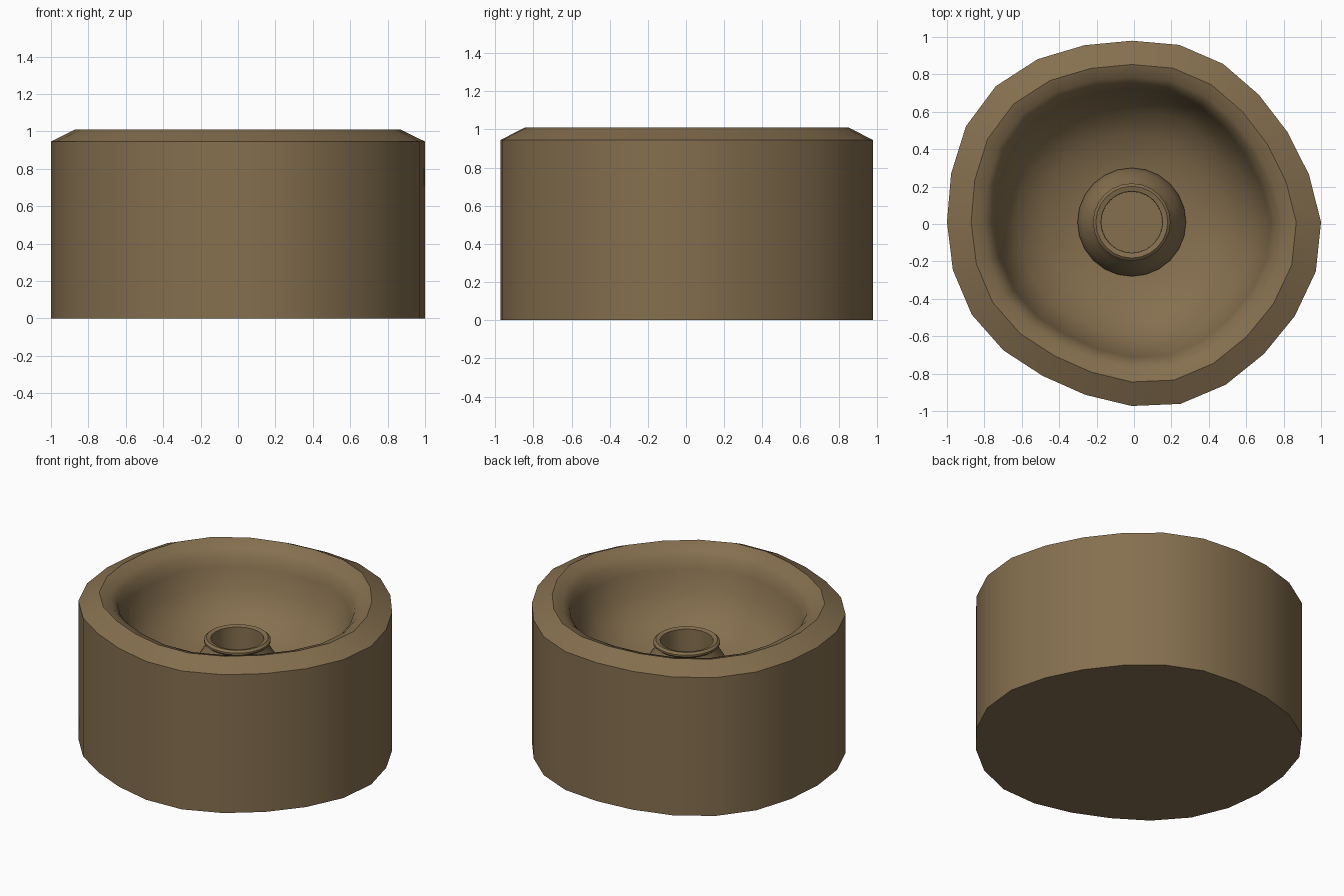
import bpy, bmesh, math

if "Cube" in bpy.data.objects:
    bpy.data.objects.remove(bpy.data.objects["Cube"], do_unlink=True)

CENTRE = (-0.012, 0.01)

stone = bpy.data.materials.new("brown_stone")
stone.use_nodes = True
colour = (0.235, 0.16, 0.078, 1)
stone.diffuse_color = colour
stone.node_tree.nodes["Principled BSDF"].inputs["Base Color"].default_value = colour


def lathe(name, profile, radii):
    """Sweep a (radius, height) profile round z, scaled by a radius per side."""
    bm = bmesh.new()
    n = len(radii)
    rings = []
    for r, z in profile:
        ring = []
        for i, scale in enumerate(radii):
            a = 2 * math.pi * i / n
            ring.append(bm.verts.new((CENTRE[0] + r * scale * math.cos(a),
                                      CENTRE[1] + r * scale * math.sin(a), z)))
        rings.append(ring)
    for low, high in zip(rings, rings[1:]):
        for i in range(n):
            j = (i + 1) % n
            bm.faces.new((low[i], low[j], high[j], high[i]))
    bm.faces.new(rings[0][::-1])
    bm.faces.new(rings[-1])
    bmesh.ops.recalc_face_normals(bm, faces=bm.faces)
    mesh = bpy.data.meshes.new(name)
    bm.to_mesh(mesh)
    bm.free()
    mesh.materials.append(stone)
    obj = bpy.data.objects.new(name, mesh)
    bpy.context.collection.objects.link(obj)
    bpy.ops.object.select_all(action="DESELECT")
    obj.select_set(True)
    bpy.context.view_layer.objects.active = obj
    bpy.ops.object.shade_smooth_by_angle(angle=math.radians(32))
    return obj


# Unevenly hewn outline, one radius for each side
outline = [1.012, .981, .962, .962, .977, .981, .97, .979, 1.006, 1.028, 1.024, 1.0,
           .988, .99, .988, .97, .95, .956, .983, 1.006, 1.004, .998, 1.006, 1.019]

# Basin: outer wall, sloping rim, rounded lip and hollow bowl
lathe("basin", [(1, 0), (1, .945), (.869, 1.01), (.80, .985), (.757, .94), (.735, .87),
                (.70, .74), (.62, .62), (.48, .52), (.30, .465), (.05, .45)], outline)

# Spout: flared foot, narrow neck, rolled lip and hollow centre
lathe("spout", [(.29, .44), (.29, .49), (.265, .56), (.225, .63), (.19, .68), (.187, .695),
                (.207, .71), (.207, .722), (.192, .735), (.165, .728), (.163, .55)],
      [1] * len(outline))
